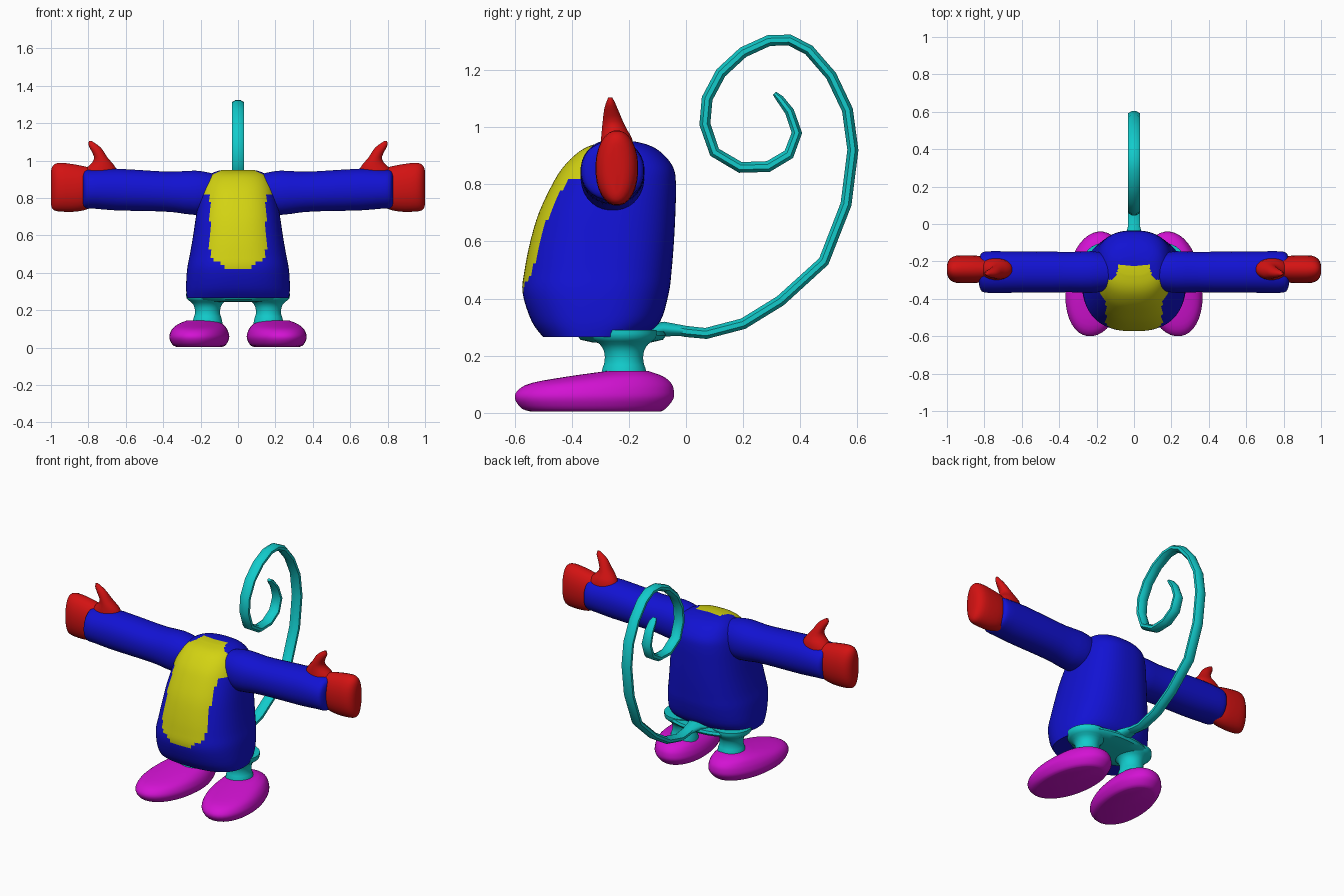
import bpy, bmesh, math
from mathutils import Vector

if "Cube" in bpy.data.objects:
    bpy.data.objects.remove(bpy.data.objects["Cube"])


def material(name, rgb):
    m = bpy.data.materials.new(name)
    m.diffuse_color = (*rgb, 1)
    m.use_nodes = True
    m.node_tree.nodes["Principled BSDF"].inputs["Base Color"].default_value = m.diffuse_color
    return m


BLUE = material("blue", (0.006, 0.006, 0.65))
YELLOW = material("yellow", (0.65, 0.65, 0.006))
RED = material("red", (0.65, 0.006, 0.006))
CYAN = material("cyan", (0.006, 0.6, 0.6))
MAGENTA = material("magenta", (0.65, 0.006, 0.65))


def refine(rows, k):
    """Catmull-Rom interpolation of a table of section parameters."""
    out = []
    for i in range(len(rows) - 1):
        p = [rows[max(i - 1, 0)], rows[i], rows[i + 1], rows[min(i + 2, len(rows) - 1)]]
        for s in range(k):
            t = s / k
            out.append([0.5 * (2 * b + (c - a) * t + (2 * a - 5 * b + 4 * c - d) * t * t
                               + (3 * b - a - 3 * c + d) * t ** 3)
                        for a, b, c, d in zip(*p)])
    return out + [list(rows[-1])]


def oval(center, u, v, n, power=2.0):
    """Superellipse ring spanned by the vectors u and v."""
    ring = []
    for i in range(n):
        a = 2 * math.pi * (i + 0.5) / n
        c, s = math.cos(a), math.sin(a)
        ring.append(Vector(center)
                    + Vector(u) * math.copysign(abs(c) ** (2 / power), c)
                    + Vector(v) * math.copysign(abs(s) ** (2 / power), s))
    return ring


def loft(name, rings, mats, mirror=False, rule=None, angle=40):
    bm = bmesh.new()
    vs = [[bm.verts.new(p) for p in r] for r in rings]
    n = len(rings[0])
    for a, b in zip(vs, vs[1:]):
        for i in range(n):
            j = (i + 1) % n
            bm.faces.new((a[i], a[j], b[j], b[i]))
    for end in (vs[0], vs[-1]):
        mid = bm.verts.new(sum((v.co for v in end), Vector()) / n)
        for i in range(n):
            bm.faces.new((end[i], end[(i + 1) % n], mid))
    bmesh.ops.recalc_face_normals(bm, faces=bm.faces)
    if rule:
        for f in bm.faces:
            f.material_index = rule(f.calc_center_median())
    me = bpy.data.meshes.new(name)
    bm.to_mesh(me)
    bm.free()
    for m in mats:
        me.materials.append(m)
    ob = bpy.data.objects.new(name, me)
    bpy.context.collection.objects.link(ob)
    bpy.ops.object.select_all(action='DESELECT')
    ob.select_set(True)
    bpy.context.view_layer.objects.active = ob
    bpy.ops.object.shade_smooth_by_angle(angle=math.radians(angle))
    if mirror:
        ob.modifiers.new("mirror", 'MIRROR')
    return ob


# Body: rows of height, front y, back y, half width
body_rows = [(.265, -.50, -.15, .272), (.32, -.54, -.09, .278), (.42, -.572, -.06, .272),
             (.5, -.565, -.05, .257), (.6, -.545, -.042, .24), (.7, -.515, -.037, .225),
             (.8, -.468, -.035, .208), (.86, -.43, -.045, .192), (.91, -.38, -.085, .165),
             (.937, -.33, -.13, .13), (.95, -.27, -.18, .085)]


def belly_rule(c):
    """Yellow front panel, wider at the chest."""
    if c.y > -.22 or c.z < .43:
        return 0
    if c.z < .48:
        w = .07 + (c.z - .43) * 1.4
    elif c.z < .815:
        w = .15
    elif c.z < .9:
        w = .185
    else:
        w = .185 - (c.z - .9) * 2
    return int(abs(c.x) < w)


loft("body", [oval((0, (f + b) / 2, z), (w, 0, 0), (0, (b - f) / 2, 0), 80, 2.5)
              for z, f, b, w in refine(body_rows, 4)], [BLUE, YELLOW], rule=belly_rule, angle=50)

# Arms: rows of x, centre z, half height, half depth
arm_rows = [(.08, .835, .08, .08), (.15, .83, .105, .10), (.23, .828, .119, .112),
            (.34, .832, .109, .108), (.45, .837, .108, .11), (.65, .845, .112, .111),
            (.76, .847, .105, .112), (.805, .847, .104, .108), (.82, .847, .098, .095),
            (.828, .847, .09, .07)]
loft("arm", [oval((x, -.257, z), (0, d, 0), (0, 0, h), 32, 2.15)
             for x, z, h, d in refine(arm_rows, 2)], [BLUE], mirror=True, angle=50)

# Hands: same row layout
hand_rows = [(.78, .855, .105, .06), (.83, .852, .12, .072), (.89, .854, .129, .075),
             (.95, .858, .131, .073), (.98, .857, .125, .06), (.995, .855, .108, .04),
             (1.0, .855, .085, .02)]
loft("hand", [oval((x, -.242, z), (0, d, 0), (0, 0, h), 28, 2.1)
              for x, z, h, d in refine(hand_rows, 2)], [RED], mirror=True, angle=60)

# Thumbs: rows of z, centre x, y, half width, half depth
thumb_rows = [(.92, .74, -.242, .10, .06), (.96, .732, -.243, .08, .055),
              (.99, .727, -.25, .053, .045), (1.02, .735, -.256, .035, .036),
              (1.06, .757, -.262, .032, .025), (1.085, .776, -.264, .024, .016),
              (1.104, .789, -.265, .008, .007)]
loft("thumb", [oval((x, y, z), (w, 0, 0), (0, d, 0), 20)
               for z, x, y, w, d in refine(thumb_rows, 2)], [RED], mirror=True, angle=60)

# Feet: rows of z, front y, back y, half width, splayed slightly outward
foot_rows = [(.004, -.54, -.09, .12), (.015, -.575, -.07, .14), (.05, -.6, -.043, .157),
             (.08, -.588, -.042, .153), (.105, -.54, -.052, .14), (.128, -.41, -.08, .115),
             (.146, -.28, -.13, .075)]
foot_rings = [oval((.205, (f + b) / 2, z), (w, 0, 0), (0, (b - f) / 2, 0), 40, 2.1)
              for z, f, b, w in refine(foot_rows, 3)]
for ring in foot_rings:
    for p in ring:
        p.x -= .1 * (p.y + .3)
        p.z = max(p.z, 0)
loft("foot", foot_rings, [MAGENTA], mirror=True, angle=50)

# Legs: flared columns
leg_rows = [(.12, .082), (.155, .076), (.18, .068), (.215, .07), (.24, .085), (.262, .112), (.29, .115)]
loft("leg", [oval((.163, -.217, z), (r, 0, 0), (0, r, 0), 28)
             for z, r in refine(leg_rows, 2)], [CYAN], mirror=True)

# Hips: shallow dome under the body
hip_rows = [(.243, .10, .06), (.247, .17, .105), (.256, .23, .145), (.27, .25, .155), (.285, .24, .15)]
loft("hips", [oval((0, -.225, z), (w, 0, 0), (0, d, 0), 40, 2.3)
              for z, w, d in hip_rows], [CYAN])

# Tail base: tapers from the hips into the tail
base_rows = [(-.2, .272, .12, .025), (-.14, .28, .08, .03), (-.08, .293, .048, .026), (-.01, .288, .033, .019)]
loft("tail_base", [oval((0, y, z), (w, 0, 0), (0, 0, h), 16) for y, z, w, h in base_rows], [CYAN])

# Tail: faceted spiral in the middle plane
tail = [(-.08, .3), (0, .285), (.07, .278), (.2, .312), (.33, .392), (.482, .53), (.56, .73),
        (.584, .92), (.565, 1.06), (.508, 1.18), (.43, 1.27), (.362, 1.305), (.29, 1.303),
        (.2, 1.262), (.122, 1.19), (.074, 1.1), (.066, 1.01), (.1, .912), (.19, .859),
        (.288, .862), (.36, .905), (.388, .98), (.362, 1.055), (.328, 1.1), (.31, 1.118)]
tail_rings = []
for i, (y, z) in enumerate(tail):
    a, b = tail[max(i - 1, 0)], tail[min(i + 1, len(tail) - 1)]
    t = Vector((0, b[0] - a[0], b[1] - a[1])).normalized()
    s = 1 if i < 21 else (.95, .85, .7, .4)[i - 21]
    tail_rings.append(oval((0, y, z), (.034 * s, 0, 0), (0, -t.z * .021 * s, t.y * .021 * s), 8))
loft("tail", tail_rings, [CYAN], angle=50)
